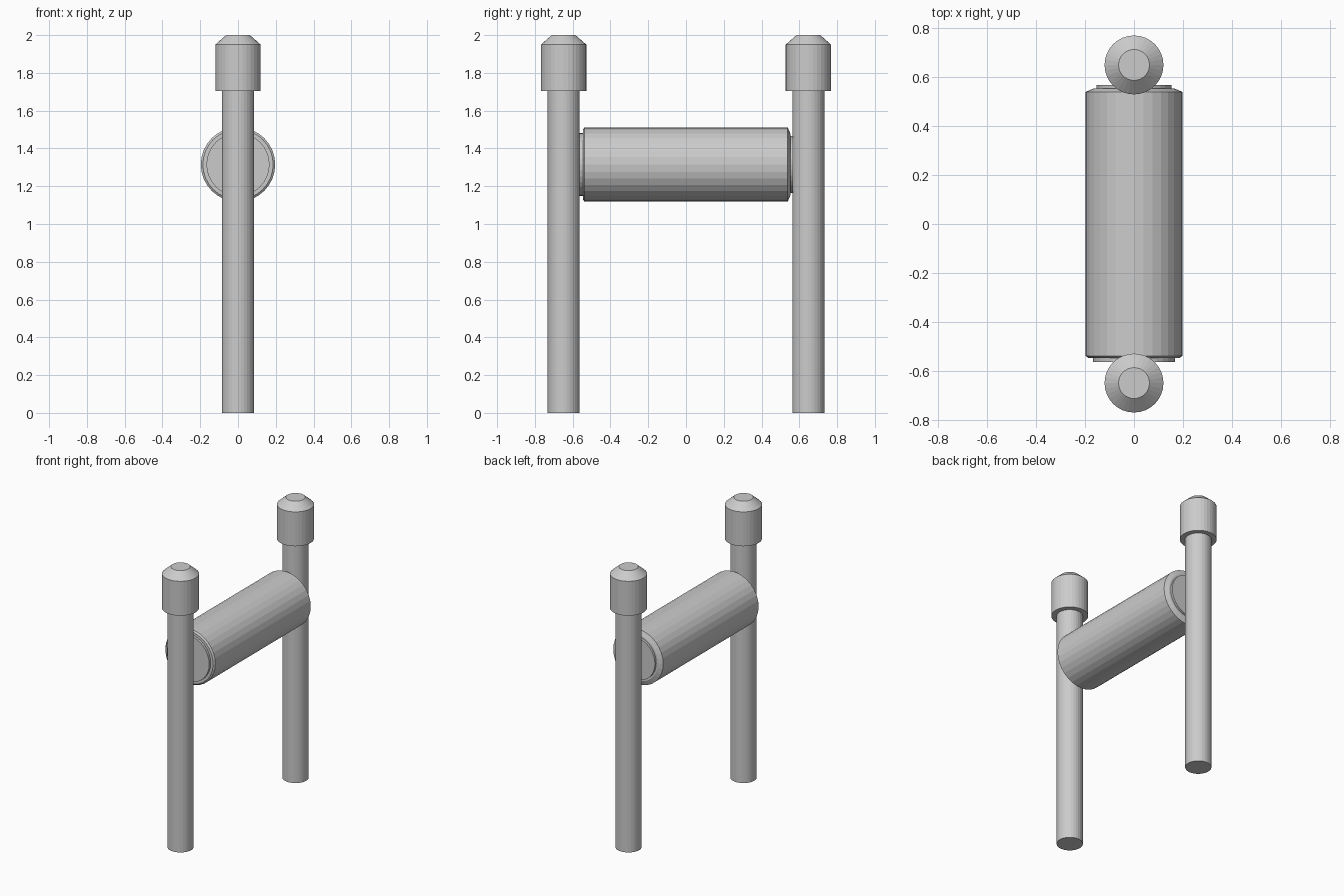
import bpy, bmesh
from math import sin, cos, tau
from mathutils import Matrix

if "Cube" in bpy.data.objects:
    bpy.data.objects.remove(bpy.data.objects["Cube"])


def lathe(name, profile, matrix, sides=32):
    """Spin (radius, height) points around local z, closing both ends."""
    bm = bmesh.new()
    rings = [[bm.verts.new((r * cos(tau * i / sides), r * sin(tau * i / sides), h))
              for i in range(sides)] for r, h in profile]
    for a, b in zip(rings, rings[1:]):
        for i in range(sides):
            j = (i + 1) % sides
            bm.faces.new((a[i], a[j], b[j], b[i]))
    bm.faces.new(rings[0][::-1])
    bm.faces.new(rings[-1])
    bm.transform(matrix)
    bmesh.ops.recalc_face_normals(bm, faces=bm.faces)
    mesh = bpy.data.meshes.new(name)
    bm.to_mesh(mesh)
    bm.free()
    obj = bpy.data.objects.new(name, mesh)
    bpy.context.collection.objects.link(obj)
    return obj


# Two posts, each with a wider chamfered cap
POST = [(0.085, 0), (0.085, 1.705), (0.12, 1.705), (0.12, 1.95), (0.063, 2.0)]
for side, y in (("front", -0.648), ("back", 0.648)):
    lathe(side + "_post", POST, Matrix.Translation((0, y, 0)))

# Horizontal roller with bevelled rims and slightly different end discs
ROLLER = [(0.167, -0.563), (0.167, -0.546), (0.186, -0.546), (0.197, -0.537),
          (0.197, 0.538), (0.165, 0.552), (0.152, 0.552), (0.152, 0.567)]
lathe("roller", ROLLER,
      Matrix.Translation((0, 0, 1.315)) @ Matrix.Rotation(-tau / 4, 4, 'X'))
